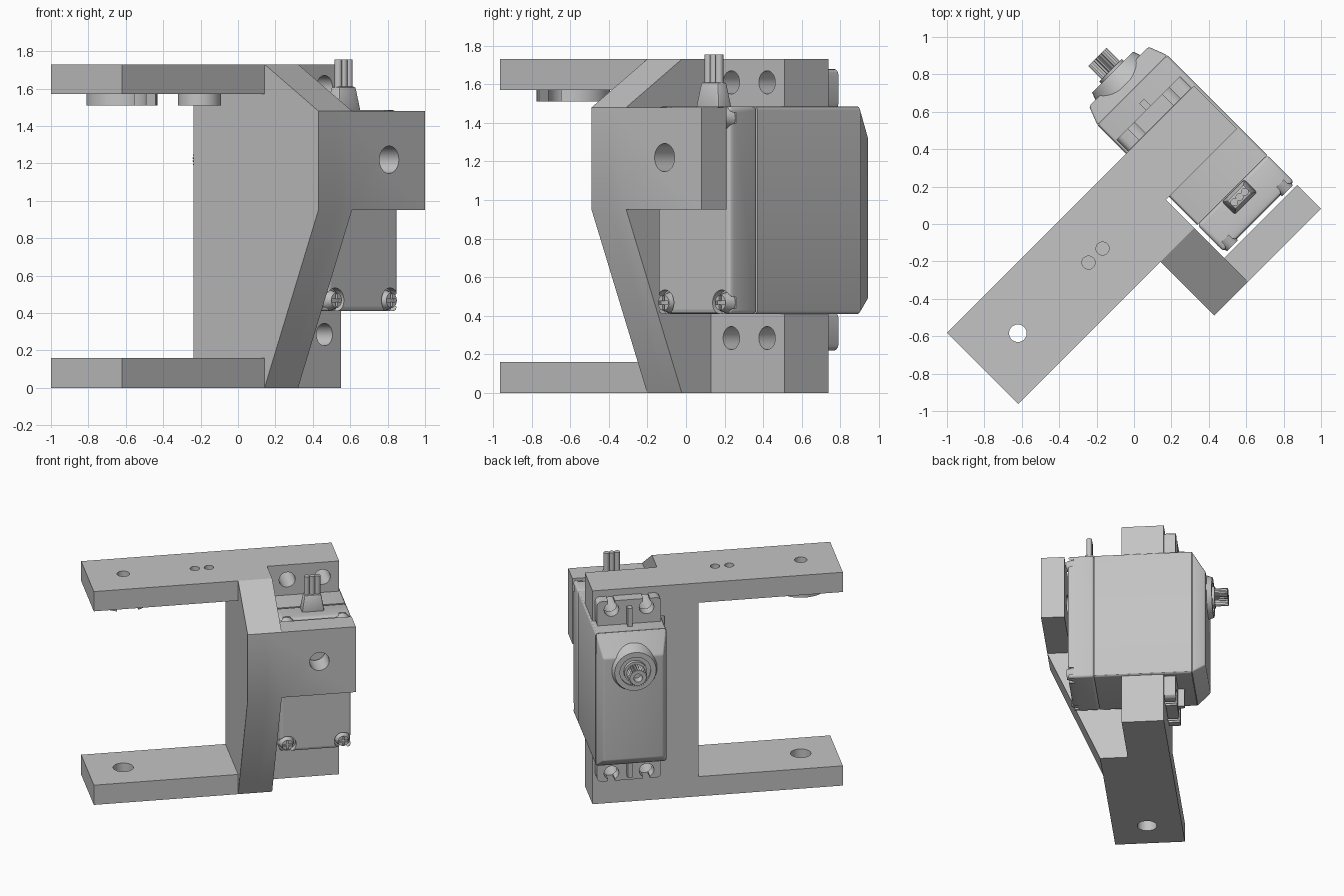
import bpy, bmesh, math
from mathutils import Matrix, Vector

if "Cube" in bpy.data.objects:
    bpy.data.objects.remove(bpy.data.objects["Cube"], do_unlink=True)

grey = bpy.data.materials.new("plain_grey")
grey.use_nodes = True
grey.diffuse_color = (0.55, 0.55, 0.55, 1)
grey.node_tree.nodes["Principled BSDF"].inputs["Base Color"].default_value = (0.55, 0.55, 0.55, 1)

# Parts are built along the bracket's own axes (u along the arms, v along the shaft)
# and turned 45 degrees at the end.
parts = []


def finish_mesh(name, bm):
    bmesh.ops.recalc_face_normals(bm, faces=bm.faces)
    mesh = bpy.data.meshes.new(name)
    bm.to_mesh(mesh)
    bm.free()
    mesh.materials.append(grey)
    obj = bpy.data.objects.new(name, mesh)
    bpy.context.collection.objects.link(obj)
    parts.append(obj)
    return obj


def box(name, u, v, z, bevel=0.0, along=None, front=None):
    """Box from three ranges; front = (u range, z range) tapers the far v end."""
    bm = bmesh.new()
    bmesh.ops.create_cube(bm, size=1)
    for vert in bm.verts:
        side = [0 if c < 0 else 1 for c in vert.co]
        uu, zz = front if front and side[1] else (u, z)
        vert.co = (uu[side[0]], v[side[1]], zz[side[2]])
    if bevel:
        edges = [e for e in bm.edges if along is None
                 or abs((e.verts[0].co - e.verts[1].co).normalized()[along]) > 0.9]
        bmesh.ops.bevel(bm, geom=edges, offset=bevel, segments=3, profile=0.5, affect='EDGES')
    return finish_mesh(name, bm)


def prism(name, points, axis, a, b):
    """Extrude a 2D outline from a to b along the given axis."""
    bm = bmesh.new()
    rings = []
    for level in (a, b):
        ring = []
        for p in points:
            co = list(p)
            co.insert(axis, level)
            ring.append(bm.verts.new(co))
        rings.append(ring)
        bm.faces.new(ring)
    n = len(points)
    for i in range(n):
        j = (i + 1) % n
        bm.faces.new((rings[0][i], rings[0][j], rings[1][j], rings[1][i]))
    return finish_mesh(name, bm)


def cylinder(name, centre, axis, a, b, r, r2=None, sides=40):
    """Cylinder or cone; centre holds the two coordinates across the axis."""
    bm = bmesh.new()
    bmesh.ops.create_cone(bm, cap_ends=True, segments=sides, radius1=r,
                          radius2=r if r2 is None else r2, depth=b - a)
    mid = list(centre)
    mid.insert(axis, (a + b) / 2)
    turn = Vector((0, 0, 1)).rotation_difference(Vector([float(i == axis) for i in range(3)]))
    bm.transform(Matrix.Translation(mid) @ turn.to_matrix().to_4x4())
    return finish_mesh(name, bm)


def combine(target, others, operation='DIFFERENCE'):
    for other in others:
        mod = target.modifiers.new("combine", 'BOOLEAN')
        mod.operation, mod.solver, mod.object = operation, 'EXACT', other
        bpy.context.view_layer.objects.active = target
        bpy.ops.object.modifier_apply(modifier=mod.name)
        parts.remove(other)
        bpy.data.objects.remove(other, do_unlink=True)
    return target


MID = 0.493                      # centre of the motor across its width
HOLES = (MID - 0.131, MID + 0.131)
ENDS = (0.285, 1.61)             # heights of the mounting hole rows
SHAFT = (MID, 1.22)
ARM_V = (-0.2425, 0.295)

# Bracket: sloped column, two arms, two motor mounts and a pivot tab
frame = prism("bracket_frame", [(ARM_V[1], 0), (ARM_V[0], 0), (-0.65, 0.95), (-0.65, 1.48),
                                (ARM_V[0], 1.73), (ARM_V[1], 1.73)], 0, -0.042, 0.212)
combine(frame, [
    box("lower_arm", (-1.119, 0.1), ARM_V, (0, 0.16)),
    box("upper_arm", (-1.119, 0.1), ARM_V, (1.57, 1.73)),
    box("lower_mount", (0.1, 0.75), (-0.03, ARM_V[1]), (0, 0.41)),
    box("upper_mount", (0.1, 0.75), (-0.03, ARM_V[1]), (1.485, 1.73)),
    box("pivot_tab", (0.1, 0.765), (-0.65, -0.47), (0.95, 1.48))], 'UNION')
combine(frame, [cylinder("tab_hole", SHAFT, 1, -0.8, -0.4, 0.073),
                cylinder("lower_arm_hole", (-0.852, 0.026), 2, -0.1, 0.3, 0.075),
                cylinder("upper_arm_hole", (-0.852, 0.026), 2, 1.4, 1.9, 0.047)]
        + [cylinder("pin_hole", (u, 0.026), 2, 1.4, 1.9, 0.035) for u in (-0.212, -0.318)]
        + [cylinder("mount_hole", (u, z), 1, -0.2, 0.5, 0.06) for u in HOLES for z in ENDS])

# Horn seat under the upper arm
seat = cylinder("horn_seat", (-0.852, 0.026), 2, 1.51, 1.57, 0.19)
combine(seat, [cylinder("seat_bore", (-0.852, 0.026), 2, 1.4, 1.6, 0.13),
               box("seat_gap", (-0.93, -0.77), (-0.3, 0.026), (1.4, 1.6))])
end_seat = cylinder("horn_end_seat", (-0.265, 0.026), 2, 1.51, 1.57, 0.115)
combine(end_seat, [cylinder("end_bore", (u, 0.026), 2, 1.4, 1.6, 0.035)
                   for u in (-0.212, -0.318)])

# Motor case in three sections
BODY_U, BODY_Z = (0.235, 0.765), (0.41, 1.485)
rear = box("motor_rear_cover", BODY_U, (-0.445, -0.242), BODY_Z, 0.02)
box("motor_body", BODY_U, (-0.242, 0.51), BODY_Z, 0.02, along=1)
box("motor_front_cover", BODY_U, (0.51, 0.615), BODY_Z, 0.012,
    front=((0.275, 0.725), (0.49, 1.32)))

# Corner screws with crossed slots
for u in (0.29, 0.706):
    for z in (0.468, 1.425):
        combine(rear, [cylinder("screw_pocket", (u, z), 1, -0.6, -0.4, 0.066)])
        screw = cylinder("cover_screw", (u, z), 1, -0.455, -0.398, 0.04, 0.056, 24)
        combine(screw, [box("slot", (u - a, u + a), (-0.5, -0.44), (z - b, z + b))
                        for a, b in ((0.034, 0.008), (0.008, 0.034))])

# Mounting flanges with open holes and a stiffening rib
for name, z, hole_z, edge, rib in (
        ("upper_flange", (1.47, 1.68), ENDS[1], (1.61, 1.8), (1.48, 1.63)),
        ("lower_flange", (0.22, 0.42), ENDS[0], (0.1, 0.285), (0.26, 0.42))):
    flange = box(name, (0.253, 0.733), (0.297, 0.385), z, 0.035, along=1)
    combine(flange, [cylinder("hole", (u, hole_z), 1, 0.2, 0.5, 0.055) for u in HOLES]
            + [box("slot", (u - 0.025, u + 0.025), (0.2, 0.5), edge) for u in HOLES])
    box(name + "_rib", (MID - 0.018, MID + 0.018), (0.38, 0.435), rib)

# Output boss and splined shaft
boss = cylinder("shaft_boss", SHAFT, 1, 0.56, 0.655, 0.19, 0.155)
combine(boss, [cylinder("boss_recess", SHAFT, 1, 0.64, 0.7, 0.115)])
cylinder("shaft_collar", SHAFT, 1, 0.6, 0.67, 0.085)
teeth = 24
outline = []
for i in range(teeth * 2):
    r = 0.07 if i % 2 else 0.058
    t = math.pi * i / teeth
    outline.append((SHAFT[0] + r * math.cos(t), SHAFT[1] + r * math.sin(t)))
shaft = prism("splined_shaft", outline, 1, 0.66, 0.77)
combine(shaft, [cylinder("shaft_bore", SHAFT, 1, 0.7, 0.9, 0.032, sides=24)])

# Cable boot with three wires
boot = (MID + 0.008, -0.297)
bm = bmesh.new()
bmesh.ops.create_cube(bm, size=1)
for vert in bm.verts:
    top = vert.co.z > 0
    vert.co = (boot[0] + vert.co.x * (0.125 if top else 0.17),
               boot[1] + vert.co.y * (0.065 if top else 0.1), 1.61 if top else 1.475)
bmesh.ops.bevel(bm, geom=bm.edges[:], offset=0.01, segments=2, profile=0.5, affect='EDGES')
finish_mesh("cable_boot", bm)
for i in (-1, 0, 1):
    cylinder("cable_wire", (boot[0] + i * 0.04, boot[1]), 2, 1.6, 1.755, 0.021, sides=20)

# Turn everything into place and shade
bpy.ops.object.select_all(action='DESELECT')
for obj in parts:
    obj.data.transform(Matrix.Rotation(math.radians(45), 4, 'Z'))
    obj.select_set(True)
bpy.context.view_layer.objects.active = parts[0]
bpy.ops.object.shade_smooth_by_angle(angle=math.radians(30))
